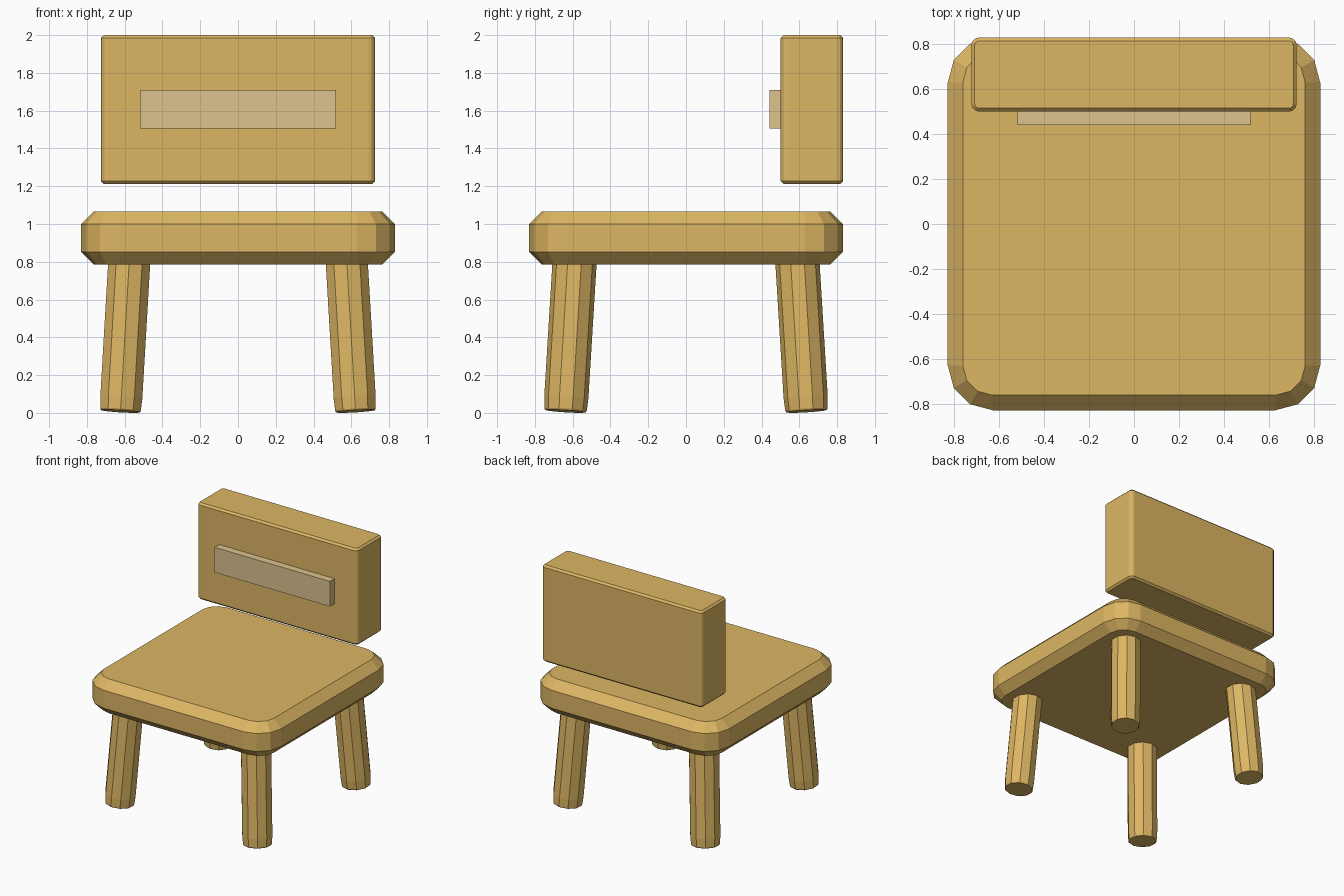
import bpy, bmesh, math
from mathutils import Vector

if "Cube" in bpy.data.objects:
    bpy.data.objects.remove(bpy.data.objects["Cube"])


def material(name, srgb):
    m = bpy.data.materials.new(name)
    m.diffuse_color = [(c / 255 / 1.055 + 0.0521) ** 2.4 for c in srgb] + [1]
    m.use_nodes = True
    m.node_tree.nodes["Principled BSDF"].inputs["Base Color"].default_value = m.diffuse_color
    return m


wood = material("warm wood", (221, 182, 99))
pale = material("pale wood", (221, 194, 141))


def loft(name, rings, mat):
    """Skin a stack of equal-length rings and cap both ends."""
    bm = bmesh.new()
    vr = [[bm.verts.new(p) for p in r] for r in rings]
    n = len(vr[0])
    for a, b in zip(vr, vr[1:]):
        for i in range(n):
            j = (i + 1) % n
            bm.faces.new((a[i], a[j], b[j], b[i]))
    bm.faces.new(vr[0][::-1])
    bm.faces.new(vr[-1])
    bmesh.ops.recalc_face_normals(bm, faces=bm.faces)
    me = bpy.data.meshes.new(name)
    bm.to_mesh(me)
    bm.free()
    me.materials.append(mat)
    ob = bpy.data.objects.new(name, me)
    bpy.context.collection.objects.link(ob)
    return ob


def rounded_slab(name, hx, hy, cy, z0, z1, radius, chamfer, mat, segs=3):
    """Box with rounded upright corners and chamfered top and bottom rims."""
    def ring(z, inset):
        pts = []
        for q, (sx, sy) in enumerate([(1, 1), (-1, 1), (-1, -1), (1, -1)]):
            for k in range(segs + 1):
                a = math.pi / 2 * (q + k / segs)
                r = radius - inset
                pts.append((sx * (hx - radius) + r * math.cos(a),
                            cy + sy * (hy - radius) + r * math.sin(a), z))
        return pts
    return loft(name, [ring(z0, chamfer), ring(z0 + chamfer, 0),
                       ring(z1 - chamfer, 0), ring(z1, chamfer)], mat)


# Seat and backrest
rounded_slab("seat", 0.83, 0.83, 0, 0.786, 1.066, 0.2, 0.067, wood)
rounded_slab("backrest", 0.725, 0.165, 0.666, 1.212, 2.0, 0.034, 0.015, wood)

# Raised panel on the front of the backrest
loft("backrest_panel",
     [[(sx * 0.52, y, z) for sx, z in
       ((-1, 1.505), (1, 1.505), (1, 1.71), (-1, 1.71))]
      for y in (0.441, 0.51)], pale)


# Splayed ten-sided legs, with a slightly narrowed foot
def leg(name, sx, sy):
    foot = Vector((sx * 0.622, sy * 0.638, 0))
    top = Vector((sx * 0.574, sy * 0.588, 0.82))
    axis = top - foot
    rot = Vector((0, 0, 1)).rotation_difference(axis)
    rings = []
    for t, r in ((0, 0.107), (0.01, 0.112), (0.09, 0.117), (1, 0.117)):
        rings.append([foot + axis * t + rot @ Vector(
            (r * math.sin(math.tau * i / 10), r * math.cos(math.tau * i / 10), 0))
            for i in range(10)])
    low = min(p.z for p in rings[0])
    loft(name, [[p - Vector((0, 0, low)) for p in r] for r in rings], wood)


for sy, row in ((-1, "front"), (1, "back")):
    for sx, side in ((-1, "left"), (1, "right")):
        leg(f"{row}_{side}_leg", sx, sy)
